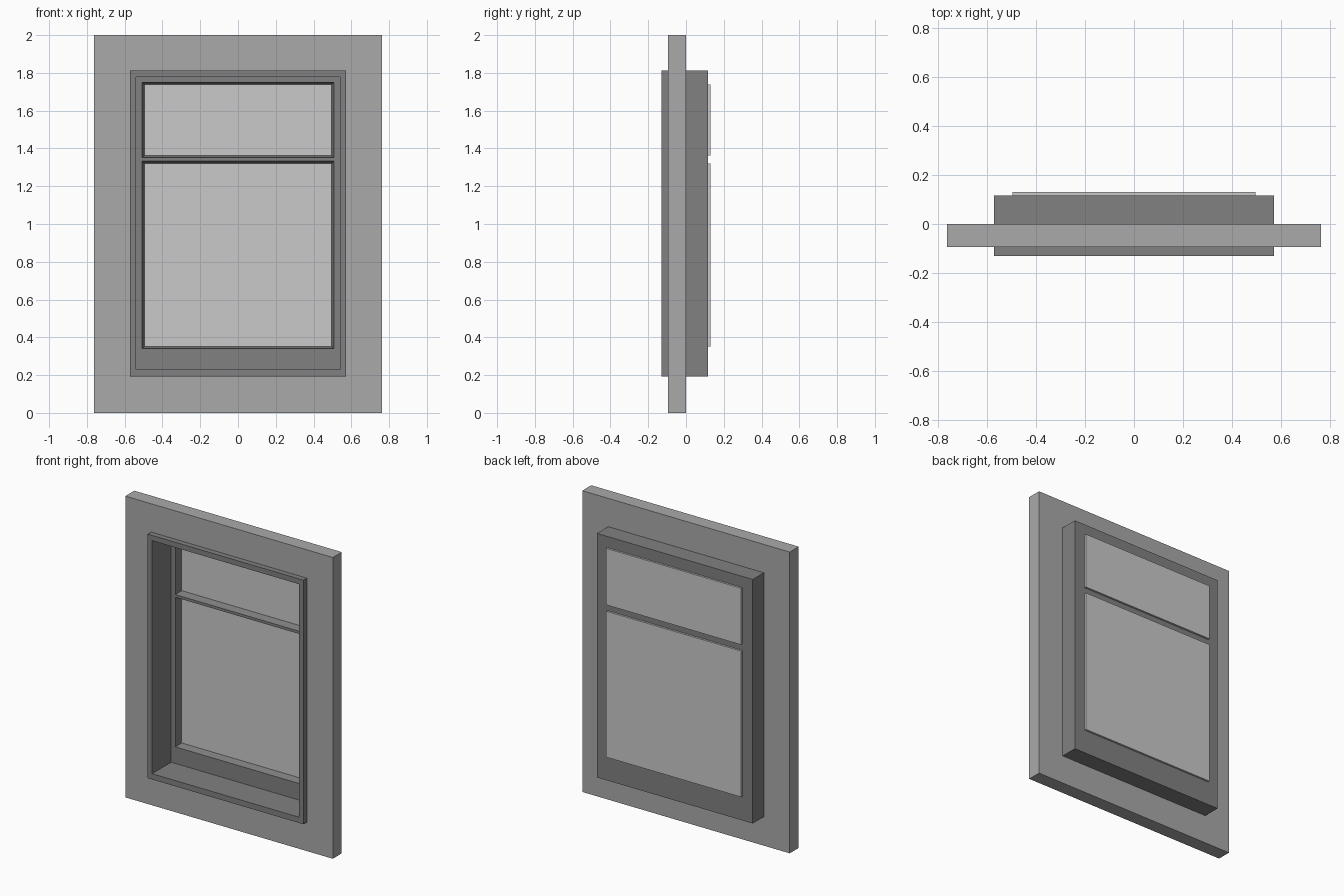
import bpy
import bmesh

cube = bpy.data.objects.get("Cube")
if cube:
    bpy.data.objects.remove(cube, do_unlink=True)


def material(name, value):
    m = bpy.data.materials.new(name)
    m.use_nodes = True
    color = (value, value, value, 1)
    m.diffuse_color = color
    m.node_tree.nodes["Principled BSDF"].inputs["Base Color"].default_value = color
    return m


wall_gray = material("wall light gray", 0.40)
frame_gray = material("frame dark gray", 0.22)
glass_gray = material("glass pale gray", 0.59)


def loop(bm, half_width, bottom, top, y):
    """Rectangle of vertices facing the front."""
    w = half_width
    return [bm.verts.new((x, y, z)) for x, z in
            ((-w, bottom), (w, bottom), (w, top), (-w, top))]


def bridge(bm, loops, closed):
    """Skin neighbouring rectangles with quads."""
    pairs = list(zip(loops, loops[1:]))
    if closed:
        pairs.append((loops[-1], loops[0]))
    for a, b in pairs:
        for i in range(4):
            j = (i + 1) % 4
            bm.faces.new((a[i], a[j], b[j], b[i]))


def finish(bm, name, mat):
    bmesh.ops.remove_doubles(bm, verts=bm.verts, dist=0.0001)
    bmesh.ops.recalc_face_normals(bm, faces=bm.faces)
    mesh = bpy.data.meshes.new(name)
    bm.to_mesh(mesh)
    bm.free()
    mesh.materials.append(mat)
    obj = bpy.data.objects.new(name, mesh)
    bpy.context.collection.objects.link(obj)


def ring(name, outer, inner, front, back, mat):
    """Rectangular frame; outer and inner are (half width, bottom, top)."""
    bm = bmesh.new()
    bridge(bm, [loop(bm, *outer, back), loop(bm, *outer, front),
                loop(bm, *inner, front), loop(bm, *inner, back)], True)
    finish(bm, name, mat)


FRAME_BACK, SASH_FRONT, GLASS_BACK = 0.117, 0.07, 0.13
FRAME_OUTER = (0.572, 0.192, 1.812)
FRAME_INNER = (0.54, 0.23, 1.777)

# Wall surround and deep window frame
ring("wall_surround", (0.762, 0, 2), FRAME_OUTER, -0.094, 0, wall_gray)
ring("window_frame", FRAME_OUTER, FRAME_INNER, -0.13, FRAME_BACK, frame_gray)

# Sash with two splayed openings that share the crossbar
CROSSBAR = 1.342
SPLAY = 0.012
cells = {"lower": (FRAME_INNER[1], CROSSBAR, 0.352, 1.321),
         "upper": (CROSSBAR, FRAME_INNER[2], 1.363, 1.738)}
PANE_HALF = 0.496
sash = bmesh.new()
for bottom, top, pane_bottom, pane_top in cells.values():
    bridge(sash, [
        loop(sash, FRAME_INNER[0], bottom, top, SASH_FRONT),
        loop(sash, PANE_HALF + SPLAY, pane_bottom - SPLAY, pane_top + SPLAY, SASH_FRONT),
        loop(sash, PANE_HALF, pane_bottom, pane_top, FRAME_BACK),
        loop(sash, FRAME_INNER[0], bottom, top, FRAME_BACK)], False)
finish(sash, "sash", frame_gray)

# Glass panes standing slightly proud of the back
for name, (_, _, bottom, top) in cells.items():
    bm = bmesh.new()
    front = loop(bm, PANE_HALF, bottom, top, FRAME_BACK)
    back = loop(bm, PANE_HALF, bottom, top, GLASS_BACK)
    bridge(bm, [front, back], False)
    bm.faces.new(front)
    bm.faces.new(back)
    finish(bm, name + "_glass_pane", glass_gray)
